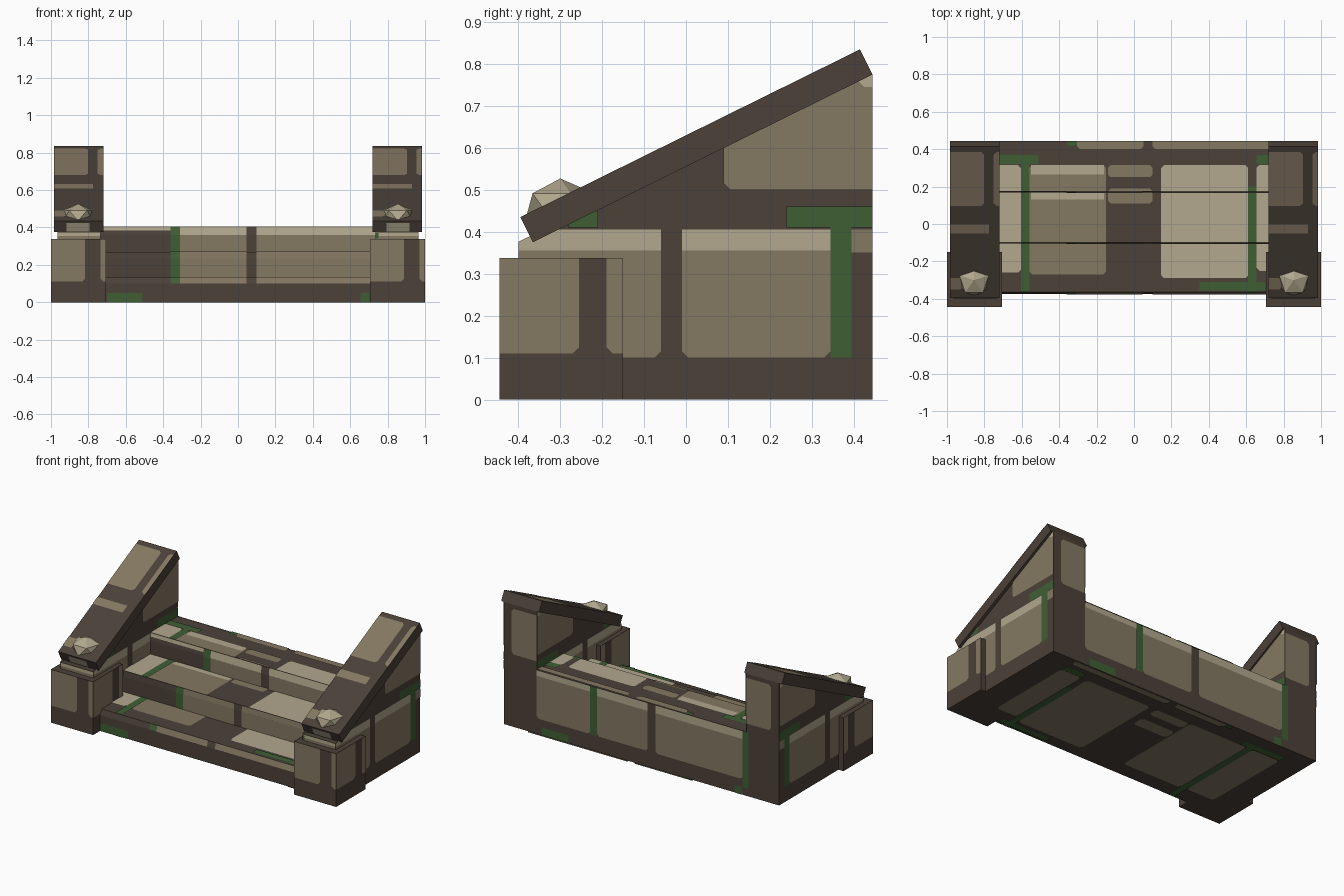
import bpy, bmesh
from mathutils import Vector, Matrix

cube = bpy.data.objects.get("Cube")
if cube:
    bpy.data.objects.remove(cube, do_unlink=True)


# Flat colours
def srgb(code):
    channels = [int(code[i:i + 2], 16) / 255 for i in (0, 2, 4)]
    return [((c + .055) / 1.055) ** 2.4 for c in channels] + [1]


COLOURS = {"mortar": "4b4139", "stone": "857862", "pale": "b2a88e", "moss": "3f5f35"}
NAMES = list(COLOURS)
MATERIALS = []
for name, code in COLOURS.items():
    mat = bpy.data.materials.new(name)
    mat.use_nodes = True
    mat.diffuse_color = srgb(code)
    shader = mat.node_tree.nodes["Principled BSDF"]
    shader.inputs["Base Color"].default_value = srgb(code)
    shader.inputs["Roughness"].default_value = .9
    MATERIALS.append(mat)


def finish(name, bm, materials):
    mesh = bpy.data.meshes.new(name)
    bm.to_mesh(mesh)
    bm.free()
    for mat in materials:
        mesh.materials.append(mat)
    obj = bpy.data.objects.new(name, mesh)
    bpy.context.collection.objects.link(obj)
    return obj


def extrude_profile(name, profile, left, right):
    """Solid made by sweeping a (y, z) outline along x."""
    bm = bmesh.new()
    face = bm.faces.new([bm.verts.new((left, y, z)) for y, z in profile])
    moved = bmesh.ops.extrude_face_region(bm, geom=[face])["geom"]
    verts = [v for v in moved if isinstance(v, bmesh.types.BMVert)]
    bmesh.ops.translate(bm, verts=verts, vec=(right - left, 0, 0))
    bmesh.ops.recalc_face_normals(bm, faces=bm.faces)
    return finish(name, bm, MATERIALS[:1])


def paint(name, origin, u, v, rects, bounds, flip=False, slope=None):
    """Thin stone faces laid on a plane and trimmed to its bounds."""
    bm = bmesh.new()
    for i, (colour, a, b, c, d) in enumerate(rects):
        outline = [(a, c), (b, c), (b, d), (a, d)]
        # Large stones have worn corners; moss and thin strips are square
        if colour != "moss" and min(b - a, d - c) > .06:
            k = .015
            outline = [(a + k, c), (b - k, c), (b, c + k), (b, d - k),
                       (b - k, d), (a + k, d), (a, d - k), (a, c + k)]
        h = .002 + i * .0003
        face = bm.faces.new([bm.verts.new((x, y, h)) for x, y in outline])
        face.material_index = NAMES.index(colour)
    # Trim to the bounds, and to the slope where there is one
    a, b, c, d = bounds
    cuts = [((a, 0), (-1, 0)), ((b, 0), (1, 0)), ((0, c), (0, -1)), ((0, d), (0, 1))]
    for point, normal in cuts + ([slope] if slope else []):
        bmesh.ops.bisect_plane(bm, geom=bm.verts[:] + bm.edges[:] + bm.faces[:],
                               plane_co=(*point, 0), plane_no=(*normal, 0),
                               clear_outer=True)
    u, v = Vector(u).normalized(), Vector(v).normalized()
    n = u.cross(v) * (-1 if flip else 1)
    place = Matrix((u, v, n)).transposed().to_4x4()
    bm.transform(Matrix.Translation(origin) @ place)
    if flip:
        bmesh.ops.reverse_faces(bm, faces=bm.faces)
    return finish(name, bm, MATERIALS)


X, Y, Z = (1, 0, 0), (0, 1, 0), (0, 0, 1)
BACK = .445
INNER, OUTER = .735, .965

# Stair body with chamfered step edges: front, low, edge, top, chamfer depth
risers = [(-.374, 0, .1, .135, .011), (-.104, .135, .235, .27, .004),
          (.168, .27, .36, .405, .007)]
profile = [(BACK, 0)]
for y, low, edge, top, depth in risers:
    profile += [(y, low), (y, edge), (y + depth, top)]
profile.append((BACK, .405))
extrude_profile("steps", profile, -INNER, INNER)

# Stones on the treads, shared by the underside
tread_stones = [
    ("pale", .145, .61, -.29, .315), ("pale", .655, .8, -.25, .315),
    ("pale", -.8, -.605, -.26, .315), ("stone", -.56, -.15, -.27, .315),
    ("pale", -.55, -.16, .265, .315), ("pale", -.55, -.16, .13, .17),
    ("stone", -.14, .1, .25, .315), ("stone", -.14, .1, .11, .19),
    ("moss", -.605, -.56, -.4, .32), ("moss", -.8, -.51, .32, .37),
    ("moss", .61, .655, -.4, .2), ("moss", .35, .7, -.355, -.31),
    ("moss", .655, .8, .32, .37), ("moss", -.355, -.305, .42, .5),
    ("stone", -.305, .05, .4, .5), ("stone", .1, .8, .4, .5)]
columns = [("moss", -.36, -.31), ("stone", -.31, .045), ("stone", .1, .8)]
ends = [riser[0] for riser in risers[1:]] + [BACK]
for number, ((y, low, edge, top, depth), end) in enumerate(zip(risers, ends), 1):
    paint(f"tread_stones_{number}", (0, 0, top), X, Y, tread_stones,
          (-INNER, INNER, y + depth, end))
    lip = Vector((0, depth, top - edge))
    last = number == len(risers)
    lip_rects = [("pale" if last and c == "stone" else c, a, b, 0, lip.length)
                 for c, a, b in columns]
    if last:
        lip_rects.append(("pale", -.8, -.36, lip.length / 2, lip.length))
    paint(f"lip_stones_{number}", (0, y, edge), X, lip, lip_rects,
          (-INNER, INNER, 0, lip.length))
    if number > 1:
        # Taller than the riser, so worn corners fall outside the trim
        paint(f"riser_stones_{number}", (0, y, 0), X, Z,
              [(c, a, b, low - .1, top) for c, a, b in columns],
              (-INNER, INNER, low, edge))

foot_moss = [("moss", -.7, -.51, -.1, .05), ("moss", .655, .705, -.1, .05)]
paint("front_foot_moss", (0, risers[0][0], 0), X, Z, foot_moss, (-.7, .7, 0, .1))
under = [("stone" if c == "pale" else c, a, b, lo, hi)
         for c, a, b, lo, hi in tread_stones]
paint("underside_stones", (0, 0, 0), X, Y, under, (-OUTER, OUTER, -.37, BACK), flip=True)

# Back of the stair, then of both walls
stair_back = foot_moss + [
    ("stone", -.735, -.36, .1, .405), ("stone", -.31, .045, .1, .405),
    ("stone", .1, .71, .1, .405), ("pale", -.31, .045, .355, .405),
    ("pale", .1, .71, .355, .405), ("pale", -.735, -.36, .37, .405),
    ("moss", -.36, -.31, .1, .405), ("moss", .71, .755, .05, .405)]
wall_back = [("stone", -.91, -.7, .46, .75), ("stone", .7, .91, .46, .75)]
for label, rects, limits in (("stair", stair_back, (-OUTER, OUTER, 0, .405)),
                             ("right_wall", wall_back[1:], (INNER, OUTER, 0, .77)),
                             ("left_wall", wall_back[:1], (-OUTER, -INNER, 0, .77))):
    paint(f"{label}_back_stones", (0, BACK, 0), (-1, 0, 0), Z, rects, limits)

# Side walls, caps, posts and finials
wall_profile = [(-.4, 0), (BACK, 0), (BACK, .775), (-.365, .375), (-.4, .375)]
cap_profile = [(-.365, .375), (BACK, .775), (.415, .835), (-.395, .435)]
wall_stones = [
    ("stone", -.5, -.06, .1, .405), ("stone", -.01, .345, .1, .405),
    ("pale", -.5, -.06, .355, .405), ("pale", -.01, .345, .355, .405),
    ("stone", .395, .5, .35, .405), ("moss", .345, .395, .1, .45),
    ("moss", .24, .5, .41, .46), ("moss", -.28, -.21, .41, .45),
    ("stone", .09, .6, .5, .9), ("pale", .41, .6, .745, .9)]
post_side = [("stone", -.6, -.255, .11, .5), ("stone", -.19, 0, .11, .5)]
slope = ((-.365, .393), (-.494, 1))
rise = Vector((0, .81, .4))

for side, label in ((1, "left"), (-1, "right")):
    def span(inner, outer):
        return sorted((side * inner, side * outer))

    extrude_profile(f"{label}_wall", wall_profile, *span(INNER, OUTER))
    extrude_profile(f"{label}_cap", cap_profile, *span(.72, .985))
    front, rear, high = -.445, -.15, .337
    extrude_profile(f"{label}_post", [(front, 0), (rear, 0), (rear, high), (front, high)],
                    *span(.705, 1))

    # Stones on both faces of the wall and post
    for face, wall_x, post_x, away in (("outer", OUTER, 1, False),
                                       ("inner", INNER, .705, True)):
        flip = away != (side < 0)
        paint(f"{label}_wall_{face}_stones", (side * wall_x, 0, 0), Y, Z, wall_stones,
              (-.4, BACK, 0, .775), flip, slope)
        paint(f"{label}_post_{face}_stones", (side * post_x, 0, 0), Y, Z, post_side,
              (front, rear, 0, high), flip)

    # The same courses run across both posts and caps, shifted to each inner edge
    start = .705 if side > 0 else -1
    paint(f"{label}_post_front_stones", (start, front, 0), X, Z,
          [("stone", -.1, .182, .11, .5), ("stone", .265, .4, .11, .5)],
          (0, .295, 0, high))
    paint(f"{label}_wall_front_stone", (0, -.4, 0), X, Z,
          [("stone", -1, 1, .3, .4), ("pale", -1, 1, .355, .4),
           ("moss", .7, .75, .34, .37)],
          (*span(INNER, OUTER), high, .375))
    start = .72 if side > 0 else -.985
    paint(f"{label}_cap_stones", (start, -.395, .435), X, rise,
          [("stone", -.1, .183, .55, .87), ("stone", .235, .4, .55, .87),
           ("stone", -.1, .21, .385, .44), ("stone", -.1, .07, .05, .12)],
          (0, .265, 0, rise.length))
    paint(f"{label}_cap_end_stone", (side * .855, -.365, .375), X, (0, -.03, .06),
          [("pale", -.062, .062, .005, .055)], (-.1, .1, 0, .07))

    # Faceted finial sunk into the cap
    bm = bmesh.new()
    bmesh.ops.create_icosphere(bm, subdivisions=1, radius=1)
    bm.transform(Matrix.Translation((side * .855, -.3, .463))
                 @ Matrix.Diagonal((.091, .091, .064, 1))
                 @ Matrix.Rotation(1.5708, 4, "Z"))
    finish(f"{label}_finial", bm, [MATERIALS[NAMES.index("pale")]])
